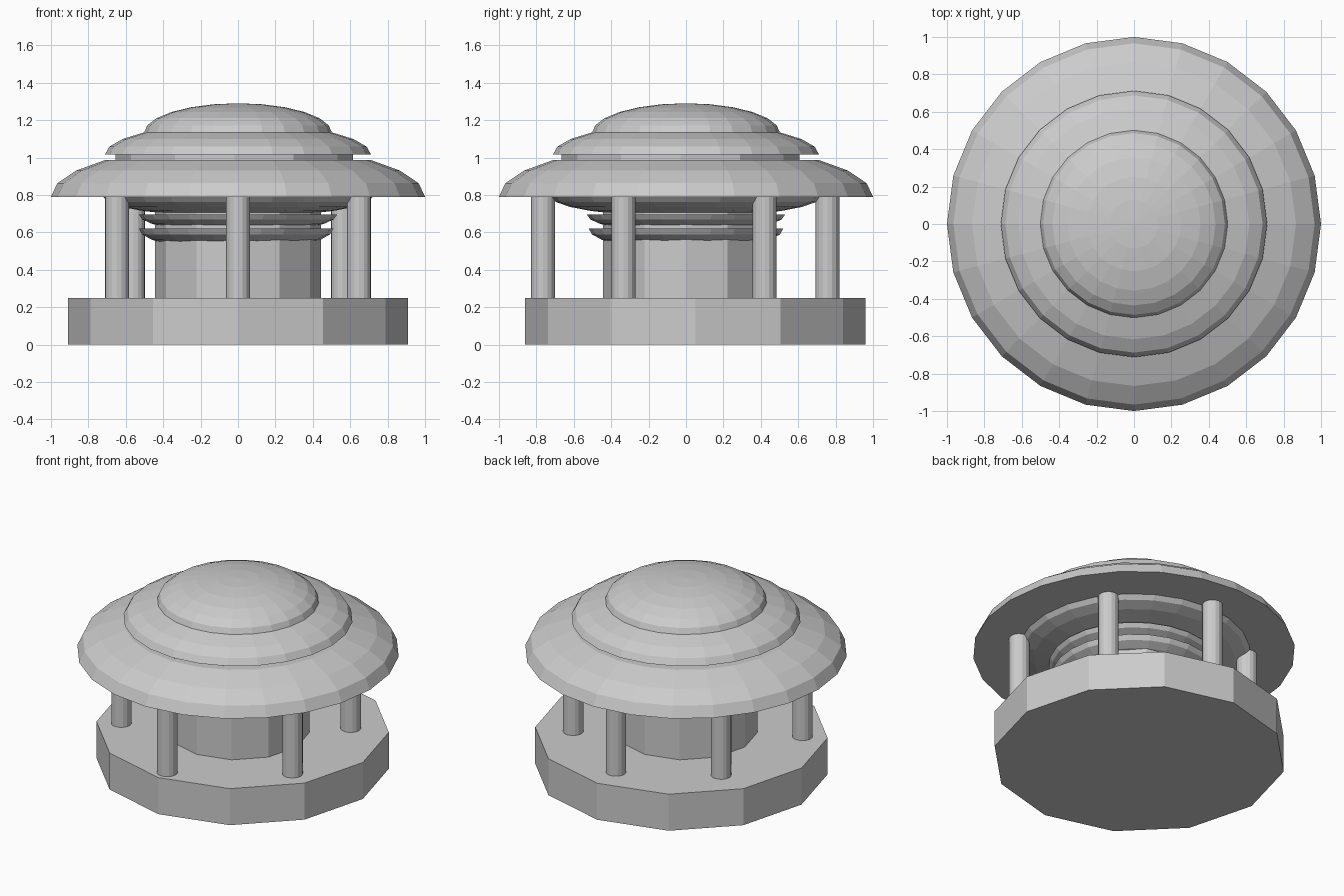
import bpy, bmesh, math

if "Cube" in bpy.data.objects:
    bpy.data.objects.remove(bpy.data.objects["Cube"], do_unlink=True)

# Single plain stone colour
STONE = (0.6, 0.6, 0.6, 1)
stone = bpy.data.materials.new("grey_stone")
stone.use_nodes = True
stone.diffuse_color = STONE
stone.node_tree.nodes["Principled BSDF"].inputs["Base Color"].default_value = STONE


def revolve(name, profile, sides, x=0, y=0):
    """Closed, flat-shaded solid from a bottom-to-top list of (radius, z)."""
    bm = bmesh.new()
    rings = []
    for r, z in profile:
        angles = [math.tau * i / sides for i in range(sides)]
        rings.append([bm.verts.new((x + r * math.cos(a), y + r * math.sin(a), z)) for a in angles])
    for low, high in zip(rings, rings[1:]):
        for i in range(sides):
            j = (i + 1) % sides
            bm.faces.new((low[i], low[j], high[j], high[i]))
    if profile[0][0] > 0:
        bm.faces.new(rings[0][::-1])
    if profile[-1][0] > 0:
        bm.faces.new(rings[-1])
    bmesh.ops.remove_doubles(bm, verts=bm.verts, dist=0.0001)
    bmesh.ops.recalc_face_normals(bm, faces=bm.faces)
    mesh = bpy.data.meshes.new(name)
    bm.to_mesh(mesh)
    bm.free()
    mesh.materials.append(stone)
    ob = bpy.data.objects.new(name, mesh)
    bpy.context.collection.objects.link(ob)
    return ob


def drum(name, r, z0, z1, sides, x=0, y=0):
    return revolve(name, [(r, z0), (r, z1)], sides, x, y)


def dome(name, r, z, height, bands=6, x=0):
    """Squashed half sphere; a negative height hangs it as a bowl."""
    steps = [math.radians(15 * k) for k in range(bands + 1)]
    profile = [(r * math.cos(a) if a < 1.57 else 0, z + height * math.sin(a)) for a in steps]
    if height < 0:
        profile.reverse()
    return revolve(name, profile, 24, x)


# Twelve-sided plinth and inner core
drum("base_plinth", 0.91, 0, 0.25, 12, y=0.05)
drum("inner_core", 0.445, 0.25, 0.79, 12)

# Columns around the core
columns = [(0, -0.765), (0, 0.757)]
for side in (-1, 1):
    columns += [(side * 0.648, -0.335), (side * 0.56, 0.42)]
for n, (cx, cy) in enumerate(columns):
    drum(f"column_{n + 1}", 0.064, 0.25, 0.79, 16, cx, cy)

# Shallow bowls stacked under the roof
dome("lower_collar", 0.52, 0.62, -0.12, x=-0.01)
dome("upper_collar", 0.53, 0.695, -0.1)
dome("roof_underside", 0.72, 0.79, -0.107)

# Three roof tiers
dome("lower_roof", 1.0, 0.79, 0.28, bands=3)
drum("roof_drum", 0.636, 0.98, 1.02, 12, -0.02, -0.03)
dome("middle_roof", 0.712, 1.015, 0.168)
dome("top_roof", 0.503, 1.13, 0.16)
